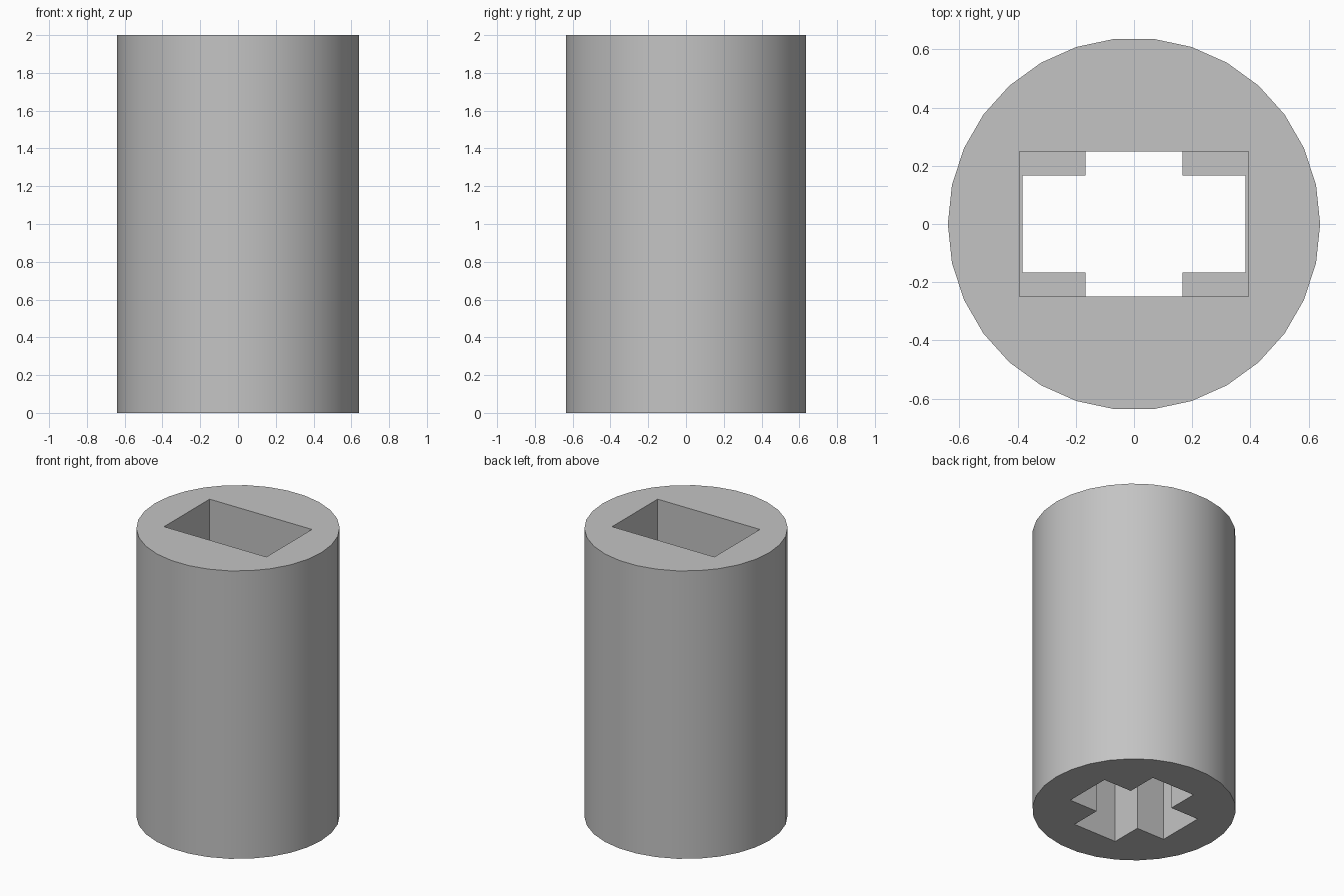
import bpy
import bmesh
import math

RADIUS, HEIGHT, SIDES = 0.64, 2.0, 30
SOCKET_DEPTH = 1.0            # both sockets meet at mid height
SLOT_X, SLOT_Y = 0.393, 0.25  # half sizes of the rectangular socket
ARM, WEB = 0.383, 0.167       # half length and half width of the cross

cube = bpy.data.objects.get("Cube")
if cube:
    bpy.data.objects.remove(cube, do_unlink=True)

grey = bpy.data.materials.new("plain grey")
grey.use_nodes = True
colour = (0.55, 0.55, 0.55, 1)
grey.diffuse_color = colour
grey.node_tree.nodes["Principled BSDF"].inputs["Base Color"].default_value = colour


def prism(name, outline, bottom, top):
    """Extrude a counter-clockwise outline straight up."""
    bm = bmesh.new()
    face = bm.faces.new([bm.verts.new((x, y, bottom)) for x, y in outline])
    walls = bmesh.ops.extrude_face_region(bm, geom=[face])["geom"]
    for v in walls:
        if isinstance(v, bmesh.types.BMVert):
            v.co.z = top
    bmesh.ops.recalc_face_normals(bm, faces=bm.faces)
    mesh = bpy.data.meshes.new(name)
    bm.to_mesh(mesh)
    bm.free()
    mesh.materials.append(grey)
    obj = bpy.data.objects.new(name, mesh)
    bpy.context.collection.objects.link(obj)
    return obj


def cut(target, cutter):
    """Subtract the cutter and remove it."""
    mod = target.modifiers.new(cutter.name, 'BOOLEAN')
    mod.operation, mod.solver, mod.object = 'DIFFERENCE', 'EXACT', cutter
    bpy.context.view_layer.objects.active = target
    bpy.ops.object.modifier_apply(modifier=mod.name)
    bpy.data.objects.remove(cutter, do_unlink=True)


# Round body, with corners on the x axis
circle = [(RADIUS * math.cos(a), RADIUS * math.sin(a))
          for a in (math.tau * i / SIDES for i in range(SIDES))]
body = prism("coupler_body", circle, 0, HEIGHT)

# Rectangular socket in the top
slot = [(SLOT_X * sx, SLOT_Y * sy) for sx, sy in ((-1, -1), (1, -1), (1, 1), (-1, 1))]
cut(body, prism("slot_cutter", slot, HEIGHT - SOCKET_DEPTH, HEIGHT + 0.1))

# Cross socket in the bottom: one arm turned four times
cross, arm = [], [(ARM, -WEB), (ARM, WEB), (WEB, WEB)]
for _ in range(4):
    cross += arm
    arm = [(-y, x) for x, y in arm]
cut(body, prism("cross_cutter", cross, -0.1, HEIGHT - SOCKET_DEPTH))

# Smooth round wall, crisp rims and sockets
bpy.ops.object.select_all(action='DESELECT')
body.select_set(True)
bpy.context.view_layer.objects.active = body
bpy.ops.object.shade_smooth_by_angle(angle=math.radians(30))
